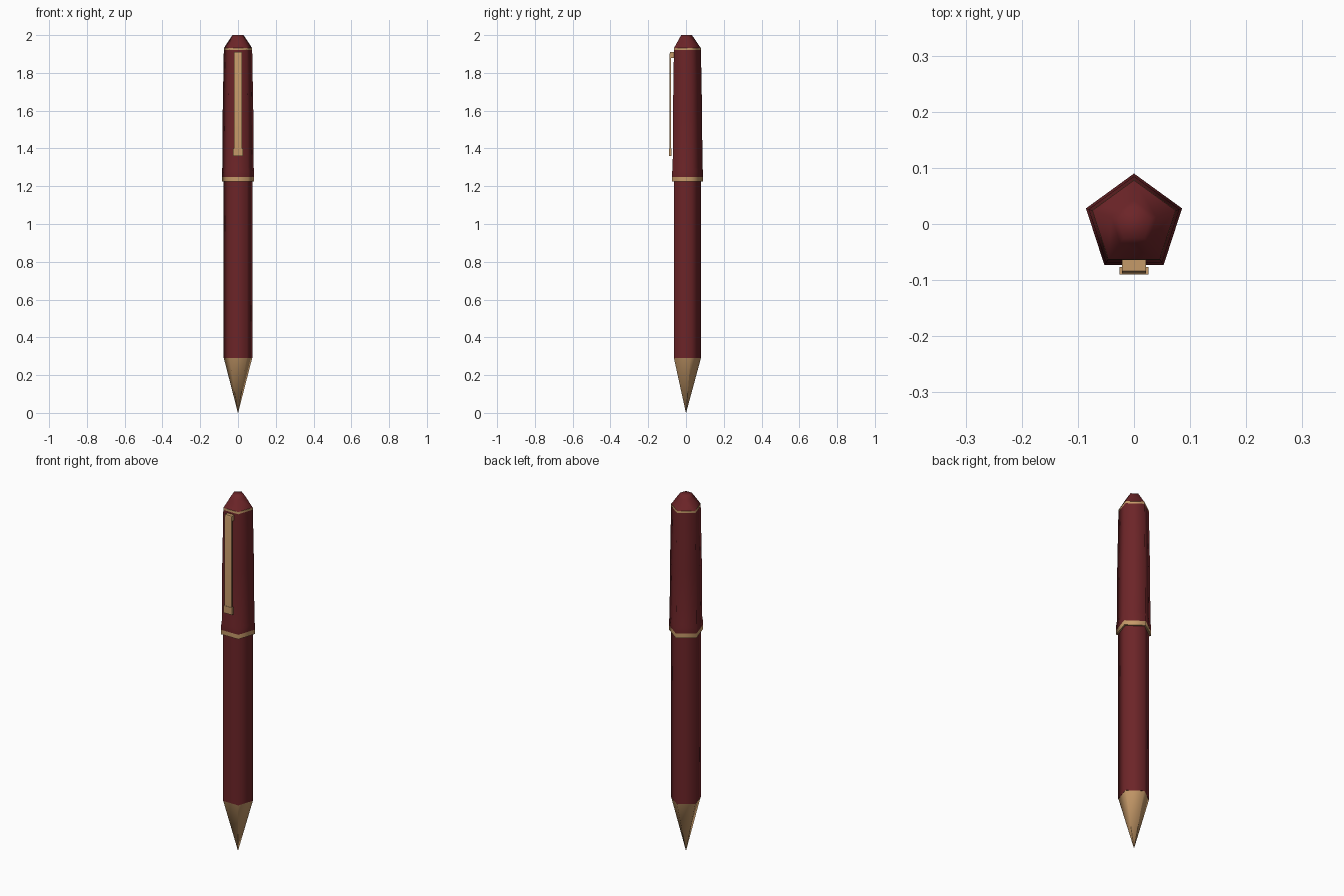
import bpy
import bmesh
from math import radians, sin, cos, tau

cube = bpy.data.objects.get("Cube")
if cube:
    bpy.data.objects.remove(cube, do_unlink=True)

SIDES = 5


def material(name, colour):
    m = bpy.data.materials.new(name)
    m.use_nodes = True
    m.diffuse_color = colour
    m.node_tree.nodes["Principled BSDF"].inputs["Base Color"].default_value = colour
    return m


RED = material("dark red lacquer", (0.15, 0.018, 0.021, 1))
GOLD = material("warm gold", (0.56, 0.32, 0.14, 1))


def finish(name, bm, mat, angle):
    bmesh.ops.recalc_face_normals(bm, faces=bm.faces)
    mesh = bpy.data.meshes.new(name)
    bm.to_mesh(mesh)
    bm.free()
    mesh.materials.append(mat)
    obj = bpy.data.objects.new(name, mesh)
    bpy.context.collection.objects.link(obj)
    bpy.ops.object.select_all(action="DESELECT")
    obj.select_set(True)
    bpy.context.view_layer.objects.active = obj
    bpy.ops.object.shade_smooth_by_angle(angle=radians(angle))
    return obj


def pentagon_loft(name, profile, mat):
    """Stack five-sided rings given as (radius, height), corner towards the back."""
    bm = bmesh.new()
    rings = []
    for r, z in profile:
        rings.append([bm.verts.new((r * sin(tau * i / SIDES), r * cos(tau * i / SIDES), z))
                      for i in range(SIDES)])
    for low, high in zip(rings, rings[1:]):
        for i in range(SIDES):
            j = (i + 1) % SIDES
            bm.faces.new((low[i], low[j], high[j], high[i]))
    bm.faces.new(rings[0])
    bm.faces.new(rings[-1])
    return finish(name, bm, mat, 80)


def side_profile_bar(name, outline, half_width, mat):
    """Extrude a (y, z) outline across x."""
    bm = bmesh.new()
    left, right = [[bm.verts.new((x, y, z)) for y, z in outline]
                   for x in (half_width, -half_width)]
    n = len(outline)
    for i in range(n):
        j = (i + 1) % n
        bm.faces.new((left[i], left[j], right[j], right[i]))
    bm.faces.new(left)
    bm.faces.new(right)
    return finish(name, bm, mat, 30)


# Writing end and barrel
pentagon_loft("tip_cone", [(0.0005, 0), (0.079, 0.29)], GOLD)
pentagon_loft("barrel", [(0.08, 0.29), (0.08, 1.24)], RED)

# Cap with its gold rings and crown
pentagon_loft("lower_ring", [(0.09, 1.225), (0.09, 1.25)], GOLD)
pentagon_loft("cap", [(0.09, 1.25), (0.09, 1.28), (0.087, 1.3), (0.085, 1.6), (0.079, 1.92)], RED)
pentagon_loft("upper_ring", [(0.079, 1.92), (0.0785, 1.932)], GOLD)
pentagon_loft("crown", [(0.078, 1.932), (0.042, 1.985), (0.031, 2.0)], RED)

# Pocket clip, joined to the cap at its upper end
side_profile_bar("clip_bar", [(-0.088, 1.37), (-0.08, 1.37), (-0.08, 1.88), (-0.06, 1.88),
                              (-0.06, 1.91), (-0.084, 1.91), (-0.088, 1.895)], 0.021, GOLD)
side_profile_bar("clip_foot", [(-0.09, 1.36), (-0.077, 1.36), (-0.077, 1.4), (-0.09, 1.4)],
                 0.026, GOLD)
